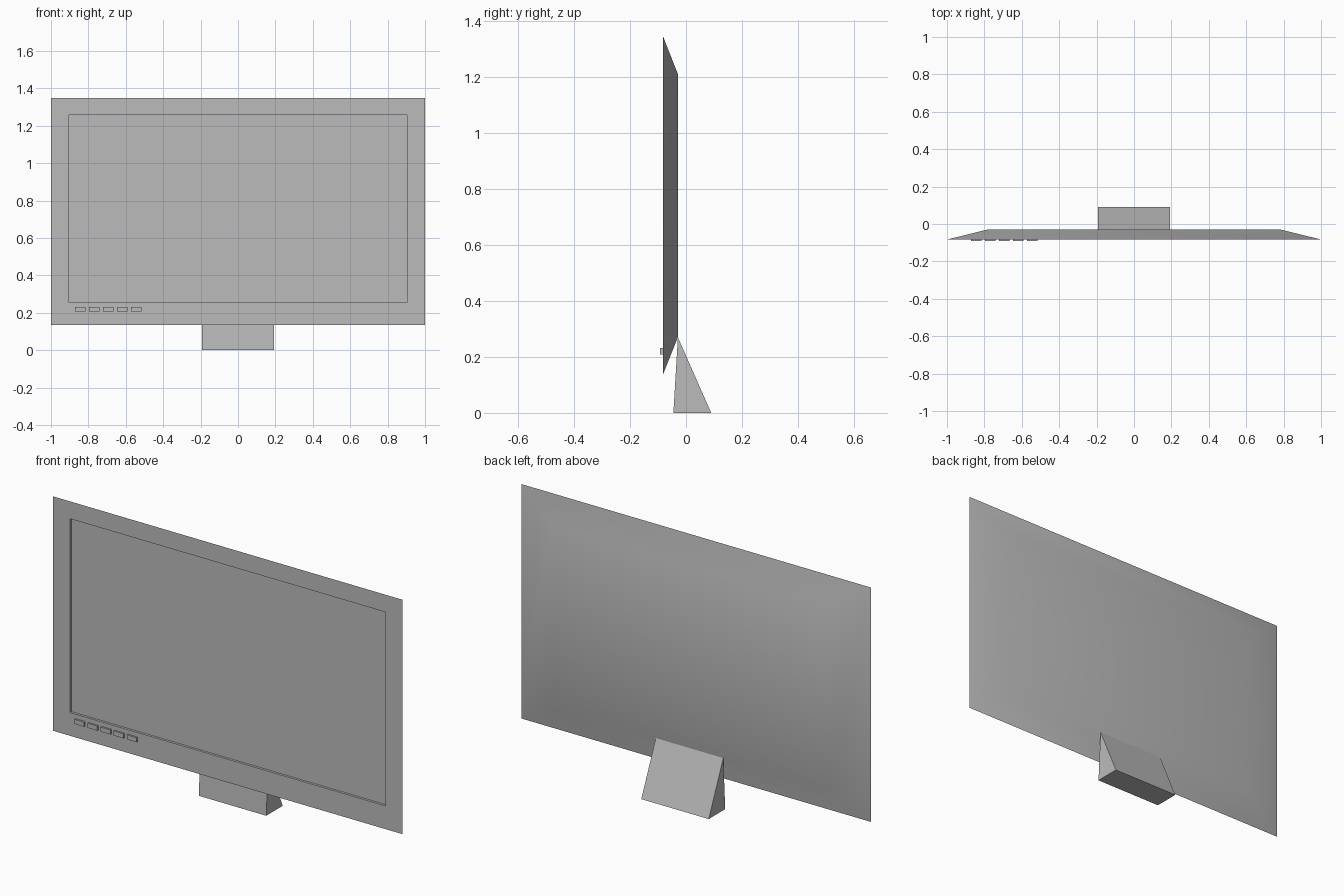
import bpy
import bmesh
import math

cube = bpy.data.objects.get("Cube")
if cube:
    bpy.data.objects.remove(cube, do_unlink=True)

# One plain grey for the whole monitor
grey = bpy.data.materials.new("plain grey")
grey.use_nodes = True
colour = (0.5, 0.5, 0.5, 1.0)
grey.diffuse_color = colour
shader = next(n for n in grey.node_tree.nodes if n.type == "BSDF_PRINCIPLED")
shader.inputs["Base Color"].default_value = colour


def finish(name, bm):
    bmesh.ops.recalc_face_normals(bm, faces=bm.faces)
    mesh = bpy.data.meshes.new(name)
    bm.to_mesh(mesh)
    bm.free()
    mesh.materials.append(grey)
    obj = bpy.data.objects.new(name, mesh)
    bpy.context.collection.objects.link(obj)
    return obj


def loft(name, rings):
    """Join rings of points with quads and cap both ends."""
    bm = bmesh.new()
    loops = [[bm.verts.new(p) for p in ring] for ring in rings]
    for a, b in zip(loops, loops[1:]):
        for i in range(len(a)):
            j = (i + 1) % len(a)
            bm.faces.new((a[i], a[j], b[j], b[i]))
    bm.faces.new(loops[0])
    bm.faces.new(loops[-1])
    return finish(name, bm)


def rect(half, low, high, y, mid=0.0):
    return [(mid - half, y, low), (mid + half, y, low),
            (mid + half, y, high), (mid - half, y, high)]


# Panel: recessed screen, flat frame, sloped sides and flat back
FRONT, BACK = -0.083, -0.029
panel = loft("display_panel", [
    rect(0.903, 0.255, 1.257, FRONT + 0.012),
    rect(0.903, 0.255, 1.257, FRONT),
    rect(1.0, 0.135, 1.347, FRONT),
    rect(0.78, 0.27, 1.21, BACK),
])

# Softly shaded back, with sharp front edges
bpy.ops.object.select_all(action="DESELECT")
panel.select_set(True)
bpy.context.view_layer.objects.active = panel
bpy.ops.object.shade_smooth_by_angle(angle=math.radians(30))

# Wedge stand
profile = [(-0.045, 0.0), (0.09, 0.0), (BACK, 0.27)]
loft("stand", [[(x, y, z) for y, z in profile] for x in (-0.193, 0.193)])

# Row of control buttons
for i in range(5):
    loft(f"button_{i + 1}", [
        rect(0.028, 0.208, 0.232, y, mid=-0.844 + i * 0.075)
        for y in (FRONT - 0.009, FRONT + 0.001)
    ])
